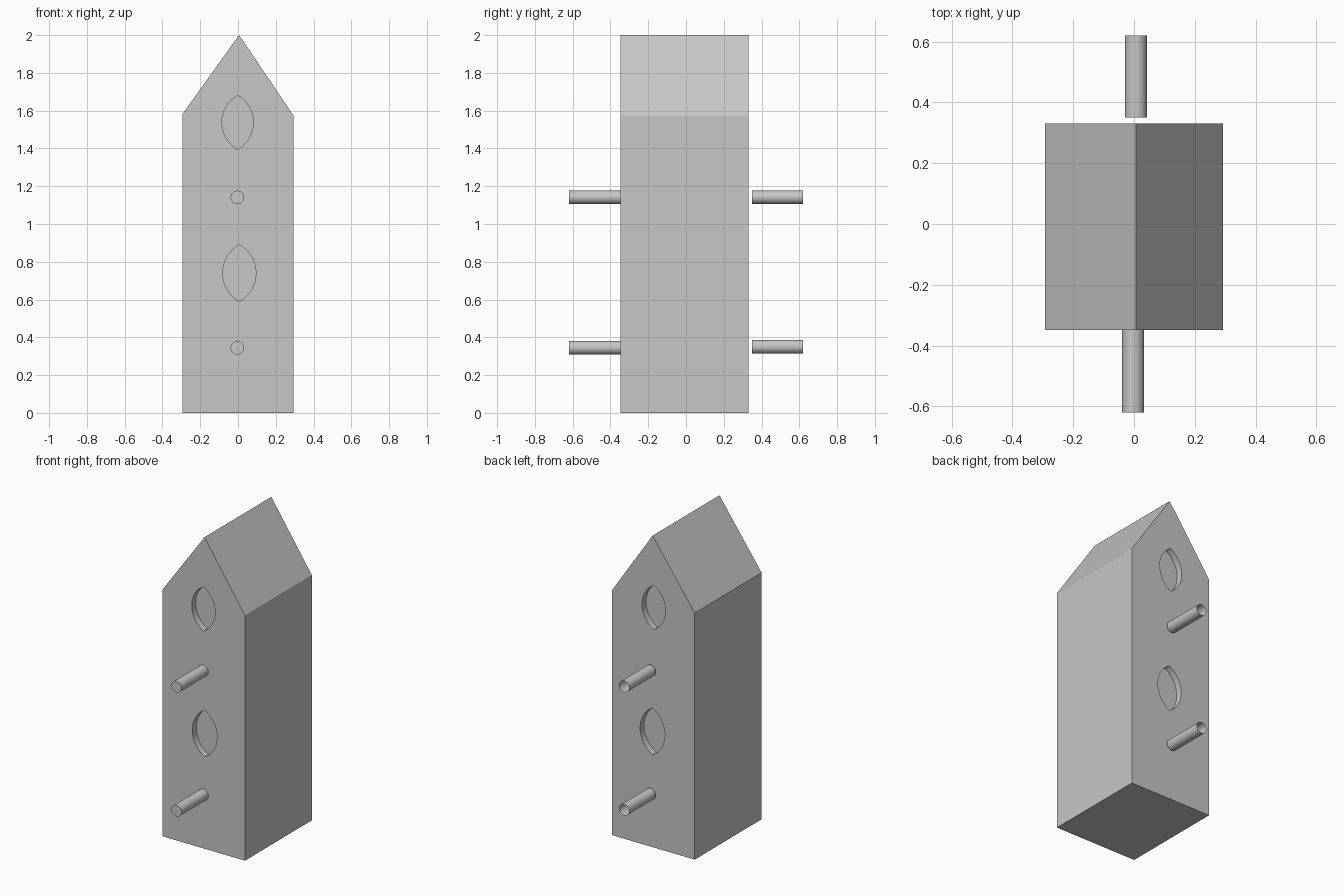
import bpy, bmesh, math

cube = bpy.data.objects.get("Cube")
if cube:
    bpy.data.objects.remove(cube, do_unlink=True)

FRONT, BACK = -0.348, 0.33
DEPTH = 0.04

grey = bpy.data.materials.new("plain grey")
grey.use_nodes = True
grey.diffuse_color = (0.57, 0.57, 0.57, 1)
grey.node_tree.nodes["Principled BSDF"].inputs["Base Color"].default_value = grey.diffuse_color


def extrude_profile(name, points, y0, y1, caps=(True, True)):
    """Extrude an x-z outline along y, with an optional cap at each end."""
    bm = bmesh.new()
    rings = [[bm.verts.new((x, y, z)) for x, z in points] for y in (y0, y1)]
    n = len(points)
    for i in range(n):
        j = (i + 1) % n
        bm.faces.new((rings[0][i], rings[0][j], rings[1][j], rings[1][i]))
    if caps[0]:
        bm.faces.new(list(reversed(rings[0])))
    if caps[1]:
        bm.faces.new(rings[1])
    bmesh.ops.recalc_face_normals(bm, faces=bm.faces)
    mesh = bpy.data.meshes.new(name)
    bm.to_mesh(mesh)
    bm.free()
    mesh.materials.append(grey)
    obj = bpy.data.objects.new(name, mesh)
    bpy.context.collection.objects.link(obj)
    return obj


def lens(cx, cz, half_w, half_h, steps=16):
    """Pointed oval made of two mirrored circular arcs."""
    r = (half_h ** 2 + half_w ** 2) / (2 * half_w)
    a = math.asin(half_h / r)
    arc = [-a + 2 * a * i / steps for i in range(steps)]
    side = [(r * math.cos(t) - r + half_w, r * math.sin(t)) for t in arc]
    return [(cx + s * x, cz + s * z) for s in (1, -1) for x, z in side]


def circle(cx, cz, r, steps=32):
    turn = [2 * math.pi * i / steps for i in range(steps)]
    return [(cx + r * math.cos(t), cz + r * math.sin(t)) for t in turn]


def smooth(obj):
    bpy.ops.object.select_all(action="DESELECT")
    obj.select_set(True)
    bpy.context.view_layer.objects.active = obj
    bpy.ops.object.shade_smooth_by_angle(angle=math.radians(30))


# Solid house block with a gabled top
house = extrude_profile(
    "house_body",
    [(-0.293, 0), (0.293, 0), (0.293, 1.575), (0.006, 2.0), (-0.293, 1.583)],
    FRONT, BACK)

# Pointed oval entrance recesses in both gable walls
cutters = []
for side, y, lift in (("front", FRONT, 0), ("back", BACK, 0.003)):
    for level, outline in (("upper", (-0.002, 1.538 + lift, 0.083, 0.143)),
                           ("lower", (0.007, 0.74 + lift, 0.088, 0.15))):
        cutter = extrude_profile(f"{side}_{level}_recess", lens(*outline), y - DEPTH, y + DEPTH)
        cutter.hide_render = True
        cutters.append(cutter)
        cut = house.modifiers.new(cutter.name, "BOOLEAN")
        cut.operation, cut.solver, cut.object = "DIFFERENCE", "EXACT", cutter
bpy.context.view_layer.update()
evaluated = house.evaluated_get(bpy.context.evaluated_depsgraph_get())
carved = bpy.data.meshes.new_from_object(evaluated)
house.modifiers.clear()
house.data = carved
for cutter in cutters:
    bpy.data.objects.remove(cutter, do_unlink=True)
smooth(house)

# Perch pegs: the front ones meet the wall, the back ones stand off it, open outward
for side, x, y0, y1, heights in (("front", -0.003, -0.62, FRONT, (0.345, 1.141)),
                                 ("back", 0.006, 0.35, 0.62, (0.35, 1.142))):
    for level, z in zip(("lower", "upper"), heights):
        smooth(extrude_profile(f"{side}_{level}_perch", circle(x, z, 0.036),
                               y0, y1, caps=(True, False)))
